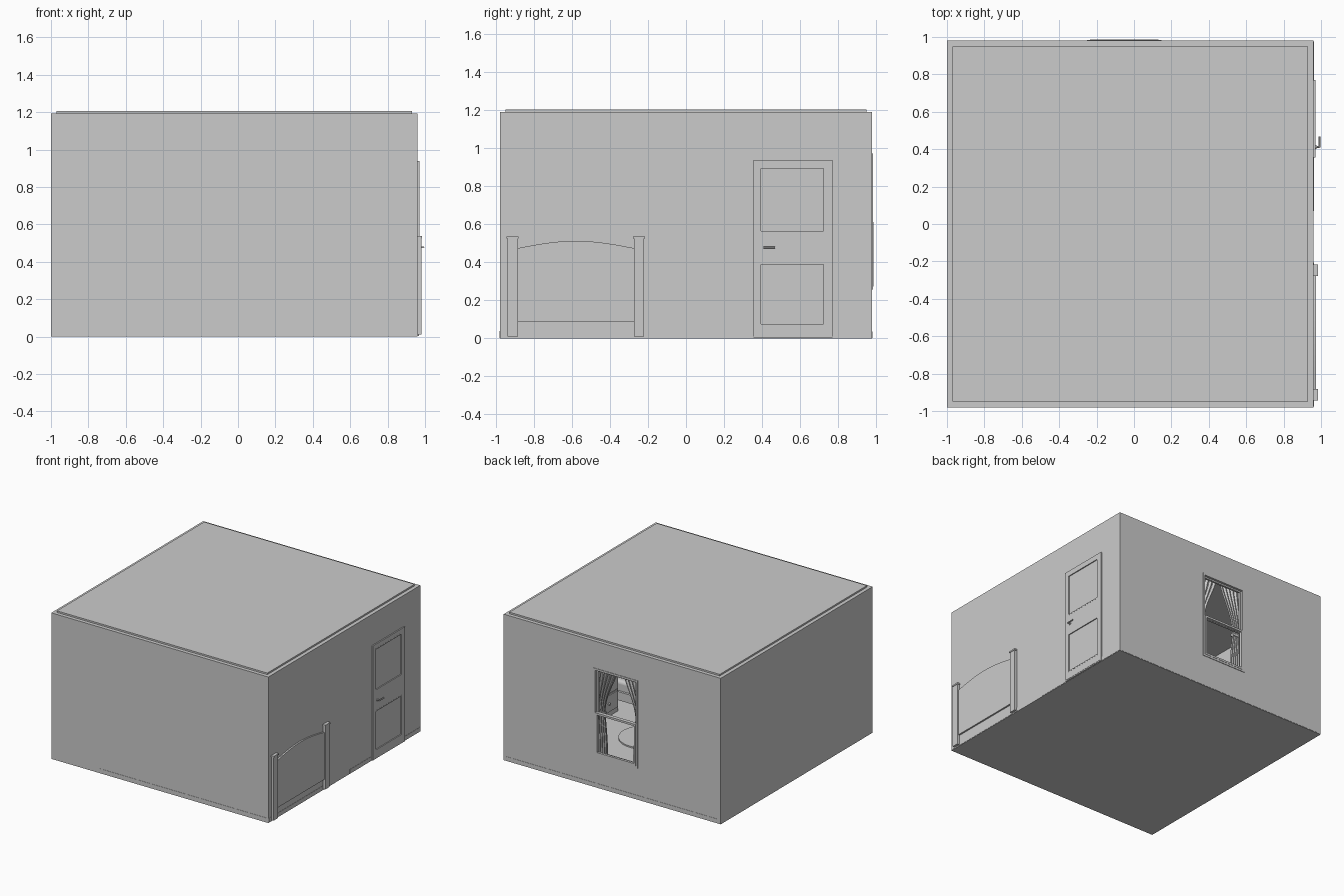
import bpy, bmesh, math
from mathutils import Vector

if "Cube" in bpy.data.objects:
    bpy.data.objects.remove(bpy.data.objects["Cube"])


def box(name, x0, x1, y0, y1, z0, z1, bevel=0, seg=3):
    bm = bmesh.new()
    bmesh.ops.create_cube(bm, size=1)
    for v in bm.verts:
        v.co = Vector(((x0 + x1) / 2 + v.co.x * (x1 - x0),
                       (y0 + y1) / 2 + v.co.y * (y1 - y0),
                       (z0 + z1) / 2 + v.co.z * (z1 - z0)))
    ob = finish(name, bm)
    if bevel:
        m = ob.modifiers.new("bevel", 'BEVEL')
        m.width, m.segments = bevel, seg
        smooth(ob)
    return ob


def finish(name, bm):
    me = bpy.data.meshes.new(name)
    bm.to_mesh(me)
    bm.free()
    ob = bpy.data.objects.new(name, me)
    bpy.context.collection.objects.link(ob)
    return ob


def smooth(ob):
    bpy.ops.object.select_all(action='DESELECT')
    ob.select_set(True)
    bpy.context.view_layer.objects.active = ob
    bpy.ops.object.shade_smooth_by_angle(angle=math.radians(40))


def cylinder(name, loc, r, depth, axis='Z', n=32):
    rot = {'X': (0, math.pi / 2, 0), 'Y': (math.pi / 2, 0, 0), 'Z': (0, 0, 0)}[axis]
    bpy.ops.mesh.primitive_cylinder_add(vertices=n, radius=r, depth=depth, location=loc, rotation=rot)
    ob = bpy.context.object
    ob.name = name
    smooth(ob)
    return ob


def cut(ob, cutter):
    m = ob.modifiers.new("cut", 'BOOLEAN')
    m.operation, m.solver, m.object = 'DIFFERENCE', 'EXACT', cutter
    bpy.context.view_layer.objects.active = ob
    bpy.ops.object.modifier_apply(modifier=m.name)
    bpy.data.objects.remove(cutter)


def x_frame(name, x0, x1, y0, y1, z0, z1, w):
    """Rectangular ring lying in the YZ plane"""
    ob = box(name, x0, x1, y0, y1, z0, z1)
    cut(ob, box("cutter", x0 - .1, x1 + .1, y0 + w, y1 - w, z0 + w, z1 - w))
    return ob


def y_frame(name, x0, x1, y0, y1, z0, z1, w):
    """Rectangular ring lying in the XZ plane"""
    ob = box(name, x0, x1, y0, y1, z0, z1)
    cut(ob, box("cutter", x0 + w, x1 - w, y0 - .1, y1 + .1, z0 + w, z1 - w))
    return ob


# room shell: four walls with a floor, window hole and inset ceiling slab
walls = box("walls_and_floor", -1, .96, -.98, .98, 0, 1.19)
cut(walls, box("cutter", -.97, .93, -.95, .95, .01, 1.3))
cut(walls, box("cutter", -.25, .145, .9, 1.1, .26, .97))
box("ceiling", -.97, .93, -.95, .95, 1.188, 1.205)
box("ceiling_rim", -1, .96, -.98, .98, 1.188, 1.192)

# skirting boards, broken at the furniture and the door
box("skirting_front", -.57, .945, -.982, -.94, .003, .038)
box("skirting_left", -1.0, -.96, -.975, .975, .003, .036)
box("skirting_back", -.97, .945, .94, .982, .003, .036)
for i, (a, b) in enumerate([(-.975, -.205), (.07, .355), (.77, .975)]):
    box(f"skirting_right_{i}", .92, .962, a, b, .003, .036)

# door: core slab, stiles and rails, panel beads on both faces
box("door_core", .922, .963, .36, .765, .012, .935)
for side, x0, x1 in (("outer", .96, .97), ("inner", .915, .925)):
    for i, (a, b) in enumerate([(.355, .39), (.73, .77)]):
        box(f"door_stile_{side}_{i}", x0, x1, a, b, .01, .938)
    for i, (a, b) in enumerate([(.01, .07), (.395, .56), (.9, .938)]):
        box(f"door_rail_{side}_{i}", x0, x1, .39, .73, a, b)
    for i, (a, b) in enumerate([(.07, .395), (.56, .9)]):
        x_frame(f"door_bead_{side}_{i}", x0 + .001, x1 + .001, .388, .732, a - .002, b + .002, .008)
box("door_sill", .915, .968, .355, .77, .002, .012)

# lever handles on both sides of the door
for side, base, s in (("outer", .97, 1), ("inner", .915, -1)):
    cylinder(f"handle_rose_{side}", (base + s * .003, .412, .478), .011, .006, 'X', 20)
    cylinder(f"handle_neck_{side}", (base + s * .011, .412, .478), .005, .02, 'X', 12)
    cylinder(f"handle_lever_{side}", (base + s * .021, .438, .478), .005, .06, 'Y', 12)

# sash window
y_frame("window_frame", -.252, .147, .94, .984, .258, .972, .016)
y_frame("window_sash_upper", -.236, .131, .95, .966, .595, .958, .014)
y_frame("window_sash_lower", -.236, .131, .966, .986, .274, .612, .016)
box("window_ledge", -.28, .175, .915, .955, .248, .264)


# curtains tied back at the sides, swept from the middle of the rod
def curtain(name, s):
    cx, rows, cols = -.053, 28, 36
    bm = bmesh.new()
    grid = []
    for r in range(rows + 1):
        t = r / rows
        z = 1.0 - t * .78
        if t < .52:
            u = t / .52
            inner = .015 + .125 * math.sin(u * math.pi / 2) ** 1.4
        else:
            inner = .14 - .025 * math.sin((t - .52) / .48 * math.pi / 2)
        row = []
        for c in range(cols + 1):
            k = c / cols
            x = cx + s * (inner + (.235 - inner) * k)
            y = .915 + .01 * math.sin(k * 6 * math.tau)
            row.append(bm.verts.new((x, y, z)))
        grid.append(row)
    for r in range(rows):
        for c in range(cols):
            bm.faces.new((grid[r][c], grid[r][c + 1], grid[r + 1][c + 1], grid[r + 1][c]))
    ob = finish(name, bm)
    ob.modifiers.new("cloth", 'SOLIDIFY').thickness = .003
    smooth(ob)
    box(name + "_tie", *sorted((cx + s * .135, cx + s * .24)), .9, .93, .58, .6)


for tag, s in (("left", -1), ("right", 1)):
    curtain("curtain_" + tag, s)
    cylinder("rod_end_" + tag, (-.053 + s * .27, .915, 1.005), .013, .02, 'X', 16)
cylinder("curtain_rod", (-.053, .915, 1.005), .006, .54, 'X', 16)


# bed ends: two capped posts and an arched panel
def bed_end(name, x0, x1, drop):
    top = .525 - drop
    for i, (a, b) in enumerate([(-.94, -.885), (-.275, -.22)]):
        box(f"{name}_post_{i}", x0, x1, a, b, .01, top)
        box(f"{name}_cap_{i}", x0 - .004, x1 + .004, a - .004, b + .004, top, top + .012)
    arc = [(-.885 + .61 * i / 20, top - .05 + .038 * math.sin(math.pi * i / 20)) for i in range(21)]
    bm = bmesh.new()
    vs = [bm.verts.new((x0 + .008, y, z)) for y, z in [(-.275, .09), (-.885, .09)][::-1][:1] + arc + [(-.275, .09)]]
    f = bm.faces.new(vs)
    ext = bmesh.ops.extrude_face_region(bm, geom=[f])
    bmesh.ops.translate(bm, vec=(x1 - x0 - .016, 0, 0),
                        verts=[g for g in ext["geom"] if isinstance(g, bmesh.types.BMVert)])
    bmesh.ops.recalc_face_normals(bm, faces=bm.faces)
    finish(name + "_panel", bm)


bed_end("headboard", .925, .981, 0)
bed_end("footboard", -.43, -.375, .17)
for i, y in enumerate((-.9, -.255)):
    box(f"bed_rail_{i}", -.38, .93, y - .012, y + .012, .07, .14)
box("mattress", -.37, .925, -.895, -.262, .11, .22, .025)
box("blanket", -.368, .55, -.905, -.252, .14, .24, .025)
box("pillow", .64, .89, -.8, -.36, .215, .285, .034, 5)

# nightstand with two drawers
box("nightstand_body", .75, .93, -.195, .065, .01, .35)
box("nightstand_top", .738, .935, -.205, .073, .35, .37)
for i, z in enumerate((.05, .2)):
    box(f"nightstand_drawer_{i}", .742, .752, -.18, .05, z, z + .135)
    cylinder(f"nightstand_knob_{i}", (.736, -.065, z + .068), .009, .014, 'X', 16)

# cupboard filling the gap in the front skirting
box("cupboard_body", -.965, -.575, -.95, -.7, .01, .76)
box("cupboard_top", -.97, -.565, -.95, -.69, .76, .78)
for i, x in enumerate((-.955, -.765)):
    box(f"cupboard_door_{i}", x, x + .18, -.702, -.692, .05, .74)
    cylinder(f"cupboard_knob_{i}", (-.795 + .05 * i, -.686, .4), .008, .014, 'Y', 16)

# round rug
cylinder("rug", (.31, .08, .015), .2, .012, 'Z', 48)
